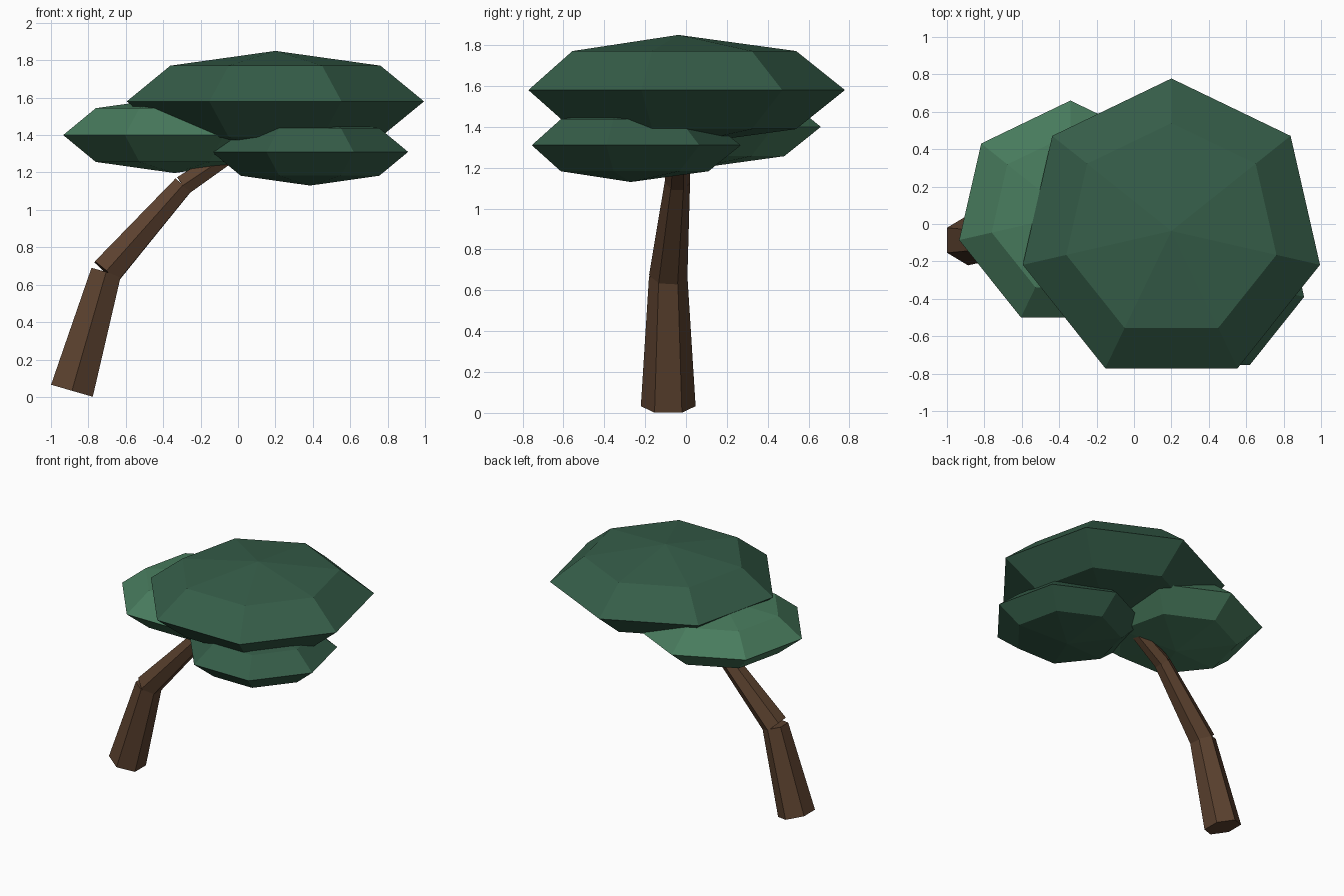
import bpy, bmesh, math
from mathutils import Matrix, Vector

if "Cube" in bpy.data.objects:
    bpy.data.objects.remove(bpy.data.objects["Cube"])


def material(name, rgb):
    m = bpy.data.materials.new(name)
    m.diffuse_color = (*rgb, 1)
    m.use_nodes = True
    m.node_tree.nodes["Principled BSDF"].inputs["Base Color"].default_value = m.diffuse_color
    return m


def point_to_y(bm):
    # turn the polygon so one widest corner faces +y
    v = max(bm.verts, key=lambda v: v.co.xy.length)
    turn = math.pi / 2 - math.atan2(v.co.y, v.co.x)
    bmesh.ops.rotate(bm, verts=bm.verts, matrix=Matrix.Rotation(turn, 3, 'Z'))


def finish(bm, name, mat):
    me = bpy.data.meshes.new(name)
    bm.to_mesh(me)
    bm.free()
    me.materials.append(mat)
    ob = bpy.data.objects.new(name, me)
    bpy.context.collection.objects.link(ob)
    return ob


def trunk_segment(name, a, b, ra, rb, mat):
    a, b = Vector(a), Vector(b)
    d = b - a
    bm = bmesh.new()
    bmesh.ops.create_cone(bm, cap_ends=True, segments=6,
                          radius1=ra, radius2=rb, depth=d.length)
    point_to_y(bm)
    rot = Vector((0, 0, 1)).rotation_difference(d).to_matrix().to_4x4()
    bm.transform(Matrix.Translation((a + b) / 2) @ rot)
    return finish(bm, name, mat)


def foliage(name, centre, radius, height, mat):
    bm = bmesh.new()
    bmesh.ops.create_uvsphere(bm, u_segments=7, v_segments=4, radius=1)
    point_to_y(bm)
    bm.transform(Matrix.Translation(centre)
                 @ Matrix.Diagonal((radius, radius, height, 1)))
    return finish(bm, name, mat)


bark = material("bark", (0.105, 0.053, 0.028))
dark = material("dark_leaves", (0.036, 0.11, 0.066))
light = material("light_leaves", (0.065, 0.2, 0.11))

# Leaning trunk in three tapering hexagonal pieces
path = [((-0.888, -0.087, 0.033), 0.134), ((-0.705, -0.087, 0.668), 0.094),
        ((-0.295, -0.042, 1.13), 0.062), ((0.08, -0.035, 1.38), 0.045)]
names = ["trunk_lower", "trunk_middle", "trunk_upper"]
for n, (a, ra), (b, rb) in zip(names, path, path[1:]):
    trunk_segment(n, a, b, ra, rb, bark)

# Flattened leaf clumps
foliage("foliage_top", (0.2, -0.037, 1.58), 0.815, 0.27, dark)
foliage("foliage_left", (-0.34, 0.05, 1.40), 0.61, 0.203, light)
foliage("foliage_right", (0.385, -0.27, 1.31), 0.538, 0.18, dark)
